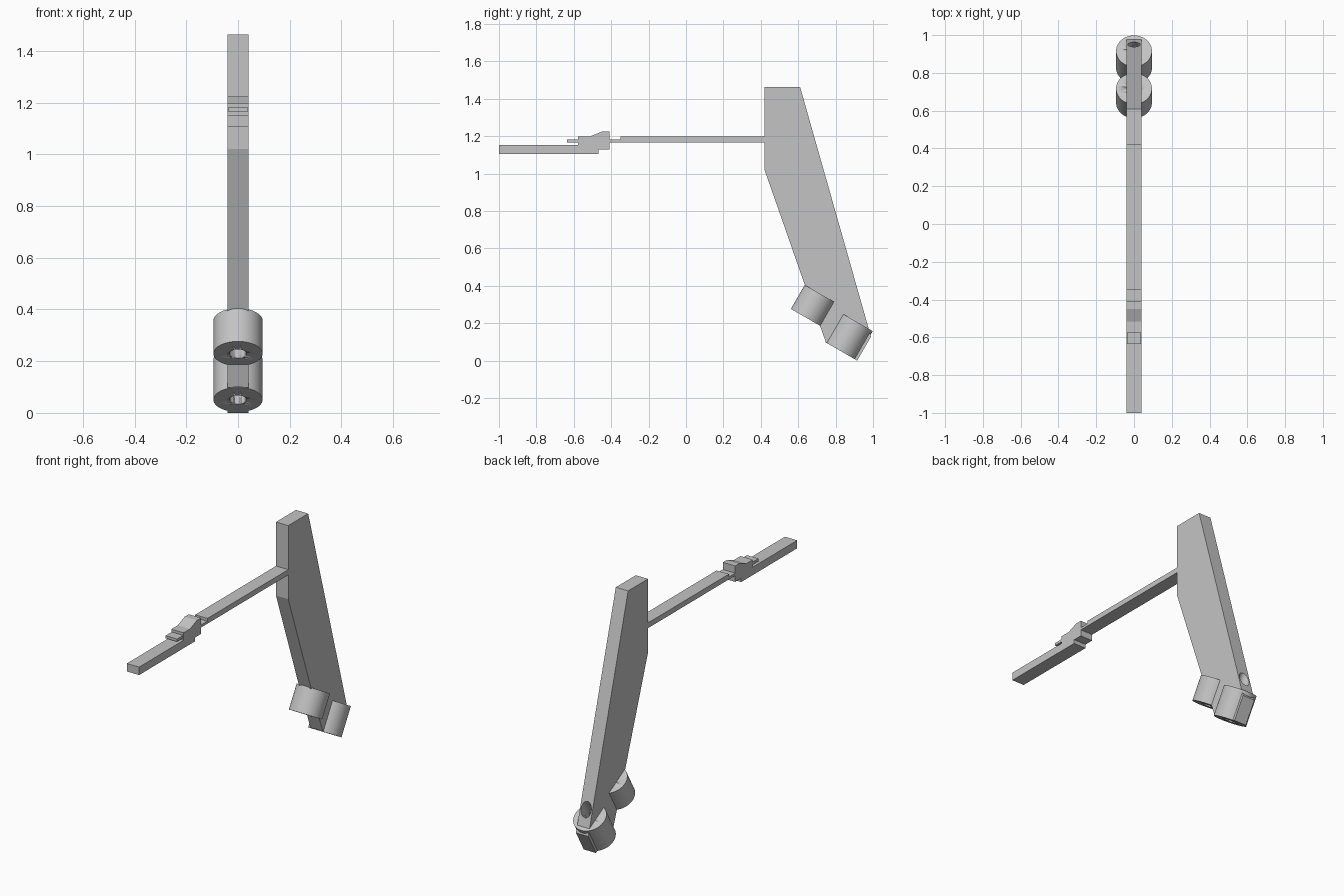
import bpy
import bmesh
from math import radians, sin, cos
from mathutils import Vector

cube = bpy.data.objects.get("Cube")
if cube:
    bpy.data.objects.remove(cube)

grey = bpy.data.materials.new("plain grey")
grey.use_nodes = True
colour = (0.55, 0.55, 0.55, 1)
grey.diffuse_color = colour
grey.node_tree.nodes["Principled BSDF"].inputs["Base Color"].default_value = colour

TILT = radians(30)
AXIS = Vector((0, sin(TILT), cos(TILT)))
HALF = 0.041


def finish(name, bm):
    bmesh.ops.recalc_face_normals(bm, faces=bm.faces)
    mesh = bpy.data.meshes.new(name)
    bm.to_mesh(mesh)
    bm.free()
    mesh.materials.append(grey)
    obj = bpy.data.objects.new(name, mesh)
    bpy.context.collection.objects.link(obj)
    return obj


def slab(name, profile, half=HALF):
    """Extrude a side profile of (y, z) points across x."""
    bm = bmesh.new()
    face = bm.faces.new([bm.verts.new((-half, y, z)) for y, z in profile])
    new = bmesh.ops.extrude_face_region(bm, geom=[face])["geom"]
    moved = [v for v in new if isinstance(v, bmesh.types.BMVert)]
    bmesh.ops.translate(bm, verts=moved, vec=(2 * half, 0, 0))
    return finish(name, bm)


def tube(name, base, radius, length, start=0.0):
    """Tilted cylinder rising from its base centre."""
    bpy.ops.mesh.primitive_cylinder_add(
        vertices=64, radius=radius, depth=length,
        location=Vector(base) + AXIS * (start + length / 2),
        rotation=(-TILT, 0, 0))
    obj = bpy.context.object
    obj.name = name
    obj.data.materials.append(grey)
    bpy.ops.object.shade_smooth_by_angle(angle=radians(30))
    return obj


def bore(obj, cutter):
    mod = obj.modifiers.new("bore", "BOOLEAN")
    mod.operation = "DIFFERENCE"
    mod.solver = "EXACT"
    mod.object = cutter


# Leaning main plate
plate = slab("main_plate", [
    (0.42, 1.463), (0.61, 1.463), (0.989, 0.128), (0.915, 0.0),
    (0.748, 0.098), (0.717, 0.185), (0.69, 0.25), (0.637, 0.40), (0.42, 1.02)])

# Two tilted sockets with bored holes
sockets = [("front_socket", (0, 0.643, 0.229), 0.148, 0.15),
           ("rear_socket", (0, 0.827, 0.051), 0.178, 0.5)]
for name, base, length, depth in sockets:
    socket = tube(name, base, 0.095, length)
    cutter = tube(name + "_cutter", base, 0.033, depth + 0.05, -0.05)
    cutter.hide_render = True
    cutter.hide_set(True)
    bore(socket, cutter)
    bore(plate, cutter)

# Long rod with a thin neck that passes into the clamp
slab("rod", [(0.42, 1.166), (0.42, 1.198), (-0.35, 1.198),
             (-0.35, 1.181), (-0.42, 1.181), (-0.42, 1.166)])

# Clamp block and front arm in one profile
slab("clamp_and_arm", [
    (-1, 1.105), (-0.467, 1.105), (-0.467, 1.128), (-0.41, 1.128),
    (-0.41, 1.224), (-0.45, 1.224), (-0.515, 1.198), (-0.577, 1.198),
    (-0.577, 1.153), (-1, 1.153)])

# Thin tongue sticking out of the clamp
slab("tongue", [(-0.57, 1.166), (-0.57, 1.182), (-0.635, 1.182), (-0.635, 1.166)], 0.038)
